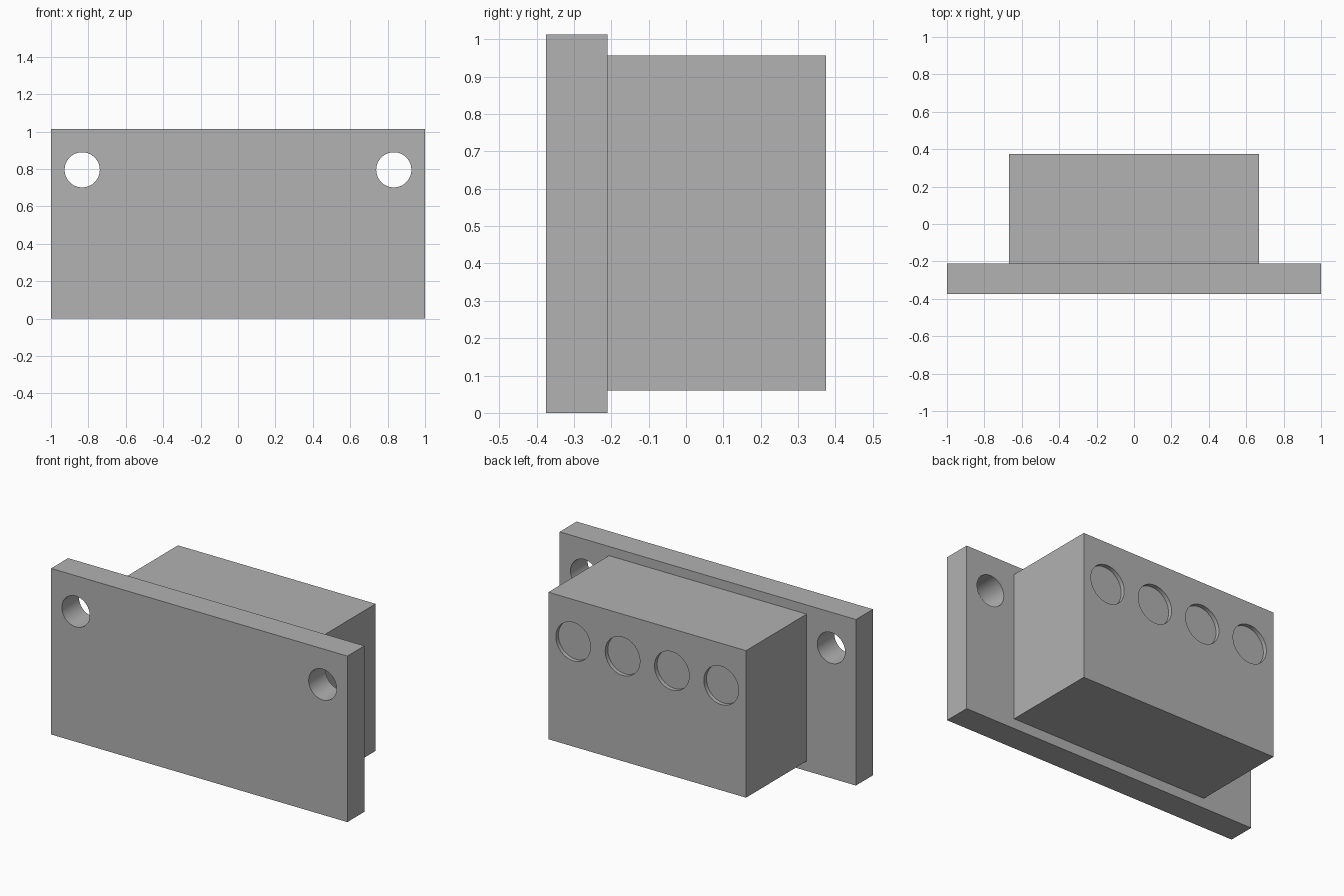
import bpy
import math

if "Cube" in bpy.data.objects:
    bpy.data.objects.remove(bpy.data.objects["Cube"], do_unlink=True)

grey = bpy.data.materials.new("plain grey")
grey.use_nodes = True
grey.diffuse_color = (0.445, 0.445, 0.445, 1)
grey.node_tree.nodes["Principled BSDF"].inputs["Base Color"].default_value = grey.diffuse_color


def box(name, low, high):
    """Box between two corners."""
    centre = [(a + b) / 2 for a, b in zip(low, high)]
    bpy.ops.mesh.primitive_cube_add(size=1, location=centre)
    obj = bpy.context.object
    obj.name = name
    obj.scale = [b - a for a, b in zip(low, high)]
    bpy.ops.object.transform_apply(location=False, rotation=False, scale=True)
    obj.data.materials.append(grey)
    return obj


def drill(obj, x, z, radius, y_start, y_end):
    """Cut a round hole along y."""
    bpy.ops.mesh.primitive_cylinder_add(
        vertices=64, radius=radius, depth=y_end - y_start,
        location=(x, (y_start + y_end) / 2, z), rotation=(math.pi / 2, 0, 0))
    cutter = bpy.context.object
    cutter.hide_render = True
    cutter.data.materials.append(grey)
    bpy.ops.object.select_all(action="DESELECT")
    obj.select_set(True)
    bpy.context.view_layer.objects.active = obj
    mod = obj.modifiers.new("hole", "BOOLEAN")
    mod.operation = "DIFFERENCE"
    mod.solver = "EXACT"
    mod.object = cutter
    bpy.ops.object.modifier_apply(modifier=mod.name)
    bpy.data.objects.remove(cutter, do_unlink=True)


FRONT, JOINT, BACK = -0.374, -0.21, 0.374

# Mounting plate with two through holes
plate = box("mounting_plate", (-1, FRONT, 0), (1, JOINT, 1.013))
for side in (-1, 1):
    drill(plate, side * 0.833, 0.795, 0.094, FRONT - 0.1, JOINT + 0.1)

# Rear block with a row of shallow round recesses
block = box("rear_block", (-0.667, JOINT, 0.06), (0.667, BACK, 0.957))
for i in range(4):
    drill(block, (i - 1.5) * 0.333, 0.70, 0.117, BACK - 0.025, BACK + 0.1)

# Smooth hole walls, crisp edges
for obj in (plate, block):
    bpy.ops.object.select_all(action="DESELECT")
    obj.select_set(True)
    bpy.context.view_layer.objects.active = obj
    bpy.ops.object.shade_smooth_by_angle(angle=math.radians(30))
